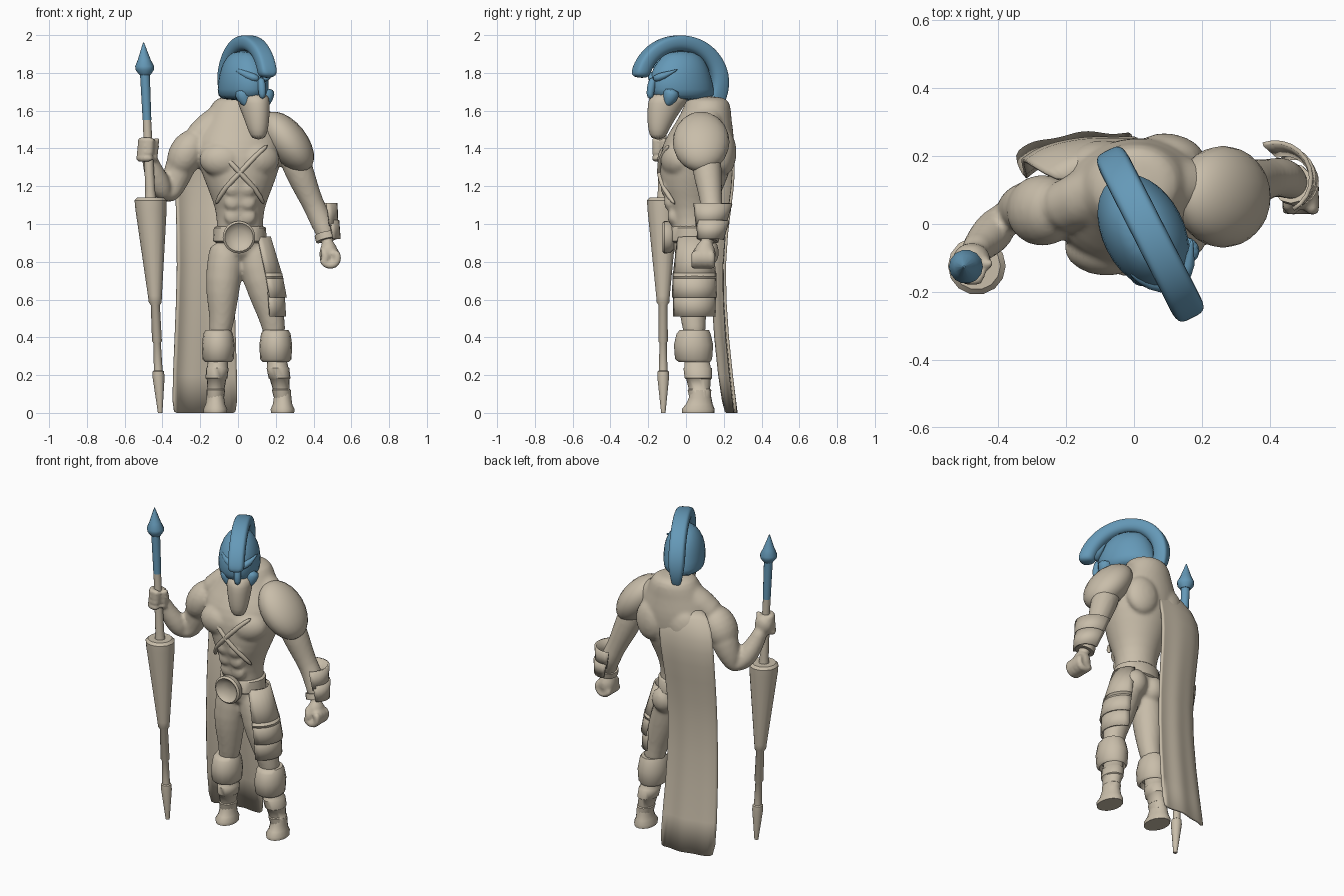
import bpy
from math import sin, cos, pi, radians
from mathutils import Vector as V

if "Cube" in bpy.data.objects:
    bpy.data.objects.remove(bpy.data.objects["Cube"])


def material(name, col):
    m = bpy.data.materials.new(name)
    m.diffuse_color = col
    m.use_nodes = True
    m.node_tree.nodes["Principled BSDF"].inputs["Base Color"].default_value = m.diffuse_color
    return m


blue = material("blue", (0.13, 0.32, 0.48, 1))
tan = material("tan", (0.58, 0.51, 0.40, 1))


def skin(name, rings, closed=True, caps=True, mat=tan, sub=1, thick=0, sharp=50):
    """Join a list of equal-length point rings into one surface."""
    n = len(rings[0])
    verts = [tuple(p) for r in rings for p in r]
    faces = [(i * n + j, i * n + (j + 1) % n, (i + 1) * n + (j + 1) % n, (i + 1) * n + j)
             for i in range(len(rings) - 1) for j in range(n if closed else n - 1)]
    if caps and closed:
        faces += [tuple(range(n))[::-1], tuple(range(len(verts) - n, len(verts)))]
    me = bpy.data.meshes.new(name)
    me.from_pydata(verts, [], faces)
    me.polygons.foreach_set("use_smooth", [True] * len(faces))
    me.update()
    if not sub:
        me.set_sharp_from_angle(angle=radians(sharp))
    ob = bpy.data.objects.new(name, me)
    bpy.context.collection.objects.link(ob)
    me.materials.append(mat)
    if sub:
        m = ob.modifiers.new("smooth", "SUBSURF")
        m.levels = m.render_levels = sub
    if thick:
        ob.modifiers.new("thick", "SOLIDIFY").thickness = thick
    return ob


def loft(name, rows, rot=0, seg=16, a0=0, a1=360, **kw):
    """Horizontal elliptical rings (x, y, z, rx, ry); an arc if a1 - a0 < 360."""
    full = a1 - a0 == 360
    c, s = cos(radians(rot)), sin(radians(rot))
    rings = []
    for x, y, z, rx, ry in rows:
        ring = []
        for k in range(seg):
            a = radians(a0 + (a1 - a0) * k / (seg if full else seg - 1))
            u, v = rx * cos(a), ry * sin(a)
            ring.append((x + u * c - v * s, y + u * s + v * c, z))
        rings.append(ring)
    return skin(name, rings, closed=full, **kw)


def tube(name, pts, seg=12, **kw):
    """Round limb through points (x, y, z, radius)."""
    ps = [V(p[:3]) for p in pts]
    rings = []
    for i, p in enumerate(ps):
        d = (ps[min(i + 1, len(ps) - 1)] - ps[max(i - 1, 0)]).normalized()
        u = d.cross(V((0, 1, 0)) if abs(d.y) < 0.9 else V((1, 0, 0))).normalized()
        w = d.cross(u)
        rings.append([p + pts[i][3] * (u * cos(2 * pi * k / seg) + w * sin(2 * pi * k / seg))
                      for k in range(seg)])
    return skin(name, rings, **kw)


def ball(name, c, r, rot=(0, 0, 0)):
    bpy.ops.mesh.primitive_uv_sphere_add(segments=20, ring_count=12, radius=1, location=c,
                                         rotation=[radians(a) for a in rot])
    ob = bpy.context.object
    ob.name, ob.scale = name, r
    bpy.ops.object.shade_smooth()
    ob.data.materials.append(tan)
    return ob


def fingers(c, step, u, v):
    """Four curled fingers stacked along step, bent in the u-v plane."""
    c, step, u, v = V(c), V(step), V(u), V(v)
    return [tube("finger", [tuple(c + step * (i - 1.5) + 0.045 * (u * cos(a) + v * sin(a))) + (0.022,)
                            for a in [radians(-120 + 40 * k) for k in range(7)]], seg=8)
            for i in range(4)]


# Muscular body: overlapping volumes, later fused into one surface
body = [loft("body", [
    (.02, .04, .80, .09, .09), (.015, .04, .88, .13, .115), (.01, .03, .98, .122, .11),
    (.01, .03, 1.08, .128, .12), (.01, .03, 1.18, .17, .165), (.01, .05, 1.3, .215, .195),
    (.0, .06, 1.4, .25, .195), (.0, .08, 1.48, .225, .175), (.0, .10, 1.56, .175, .14),
    (.0, .115, 1.63, .145, .125), (.0, .11, 1.68, .11, .10)], rot=8, seg=20)]
for s in (-1, 1):
    body += [ball("pectoral", (.01 + .1 * s, -.065 + .012 * s, 1.34), (.115, .075, .09), (0, 0, 14 * s + 8)),
             ball("shoulder_blade", (.11 * s, .195 + .01 * s, 1.38), (.1, .06, .12), (0, 0, -12 * s)),
             ball("buttock", (.015 + .065 * s, .10, .85), (.075, .075, .085)),
             tube("trapezius", [(.03 * s, .12, 1.6, .09), (.15 * s, .09 + .02 * s, 1.51, .09),
                                (.26 * s, .06 + .03 * s, 1.41, .08)])]
    body += [ball("abdominal", (.012 + .04 * s, -.07 - .018 * k, 1.04 + .075 * k), (.045, .028, .045))
             for k in range(3)]

# Legs: thigh (fused with the body), knee cuff, boot, foot
for side, hip, mid, low, knee, ank in (("right", -.06, -.08, -.085, -.105, -.12),
                                       ("left", .085, .125, .185, .2, .236)):
    body.append(tube("thigh", [(hip, .045, .9, .085), (hip, .04, .85, .098), (mid, .03, .7, .098),
                               (mid * .4 + low * .6, .035, .57, .08), (low, .04, .48, .064),
                               (knee, .05, .38, .06)], seg=16))
    loft(side + "_knee_cuff", [(knee, .045, .30, .06, .07), (knee, .045, .27, .070, .084),
                               (knee, .04, .285, .083, .098), (knee, .04, .36, .087, .104),
                               (knee, .04, .42, .078, .09), (knee, .045, .44, .066, .076)], sub=0)
    loft(side + "_boot", [(knee + (ank - knee) * t, .055 + .02 * t, .31 - .23 * t, r, r * 1.25)
                          for t, r in [(0, .05), (.3, .056), (.32, .06), (.55, .058), (.57, .052),
                                       (.8, .045), (.82, .05), (1, .046)]], sub=0)
    loft(side + "_foot", [(ank, .065, 0, .062, .086), (ank, .065, .02, .064, .088),
                          (ank, .07, .045, .052, .072), (ank, .075, .08, .047, .06),
                          (ank, .075, .12, .044, .054)], rot=8, sub=0)

# Right arm, raised and gripping the lance
body += [ball("shoulder", (-.27, .04, 1.375), (.095, .105, .135), (0, 30, 0)),
         tube("arm", [(-.27, .05, 1.4, .085), (-.31, .05, 1.29, .085), (-.345, .04, 1.2, .068),
                      (-.365, .025, 1.145, .055), (-.395, .0, 1.165, .062), (-.425, -.035, 1.23, .064),
                      (-.46, -.07, 1.31, .048), (-.475, -.085, 1.38, .042)]),
         ball("palm", (-.478, -.1, 1.395), (.055, .045, .062))]
body += fingers((-.476, -.122, 1.395), (.003, 0, .031), (0, -1, 0), (1, 0, 0))

# Left arm, hanging with a fist
body += [tube("arm", [(.27, .1, 1.42, .085), (.32, .11, 1.29, .082), (.36, .125, 1.19, .07),
                      (.40, .135, 1.10, .058), (.435, .14, 1.03, .064), (.462, .125, .96, .055),
                      (.475, .11, .9, .042)]),
         ball("palm", (.48, .10, .84), (.05, .058, .075)),
         tube("thumb", [(.45, .07, .88, .02), (.455, .045, .84, .022), (.475, .035, .805, .018)], seg=8)]
body += fingers((.488, .09, .82), (0, .03, 0), (.5, 0, -.85), (.85, 0, .5))

# Fuse the body
bpy.ops.object.select_all(action="DESELECT")
for ob in body:
    ob.select_set(True)
bpy.context.view_layer.objects.active = body[0]
bpy.ops.object.convert(target="MESH")
bpy.ops.object.join()
man = bpy.context.object
fuse = man.modifiers.new("fuse", "REMESH")
fuse.mode, fuse.voxel_size, fuse.use_smooth_shade = "VOXEL", .011, True
soft = man.modifiers.new("soften", "SMOOTH")
soft.factor, soft.iterations = .5, 5

# Armour: left shoulder plate, forearm guard, hip plates
ball("left_shoulder_plate", (.262, .08, 1.435), (.105, .15, .185), (0, -38, 0))
for i, (z0, z1, x0, x1, r0, r1) in enumerate([(1.11, .99, .415, .445, .1, .074),
                                              (1.02, .92, .44, .468, .084, .064)]):
    loft(f"forearm_guard_{i}", [(x0, .135, z0, r0, r0), (x1, .125, z1, r1, r1)],
         a0=-60, a1=110, seg=12, sub=0, thick=.012)
tube("left_wrist_band", [(.464, .12, .95, .06), (.472, .113, .915, .06)], sub=0)
for i, (z0, z1, x0, x1, r0, r1) in enumerate([(.93, .71, .08, .12, .085, .112),
                                              (.74, .61, .115, .135, .11, .115),
                                              (.64, .51, .128, .138, .11, .108)]):
    loft(f"hip_plate_{i}", [(x0, .045, z0, r0, r0), ((x0 + x1) / 2, .045, (z0 + z1) / 2,
         (r0 + r1) / 2, (r0 + r1) / 2), (x1, .045, z1, r1, r1)], a0=-75, a1=75, seg=10,
         sub=0, thick=.01)

# Belt, buckle, chest straps
loft("belt", [(.01, .035, .9, .125, .11), (.01, .035, .91, .142, .122),
              (.01, .035, .98, .138, .12), (.01, .035, .99, .12, .11)], seg=20, sub=0)
skin("buckle", [[(.005 + r * cos(k * pi / 12), y, .93 + r * sin(k * pi / 12)) for k in range(24)]
                for r, y in [(.06, -.06), (.084, -.085), (.086, -.115), (.075, -.125), (.066, -.115),
                             (.04, -.1), (.005, -.096)]], sub=0)
for s in (-1, 1):
    tube("chest_strap", [(.01 - .15 * s, -.09, 1.42, .012), (.01 - .08 * s, -.132, 1.36, .014),
                         (.01, -.148, 1.27, .014), (.01 + .09 * s, -.116, 1.18, .014),
                         (.01 + .13 * s, -.055, 1.10, .012)])


# Head, turned toward the left: f forward, s sideways
def head(f, s, z):
    return (.045 + .454 * f + .891 * s, -.025 - .891 * f + .454 * s, z)


loft("helmet", [head(f, -.015, z) + (rx, ry) for f, z, rx, ry in
                [(-.02, 1.65, .118, .18), (-.01, 1.71, .125, .188), (.0, 1.79, .122, .175),
                 (-.01, 1.86, .1, .14), (-.01, 1.92, .05, .08)]], rot=27, mat=blue)
loft("face", [head(f, 0, z) + (rx, ry) for f, z, rx, ry in
              [(.06, 1.70, .085, .12), (.085, 1.64, .08, .11), (.115, 1.57, .068, .082),
               (.135, 1.50, .055, .058), (.14, 1.445, .035, .035)]], rot=27)
tube("nose_guard", [head(.165, 0, 1.78) + (.02,), head(.185, 0, 1.71) + (.024,),
                    head(.185, 0, 1.66) + (.016,)], mat=blue)
for s in (-1, 1):
    tube("brow", [head(.175, .01 * s, 1.765) + (.02,), head(.14, .065 * s, 1.785) + (.024,),
                  head(.07, .105 * s, 1.82) + (.012,)], mat=blue)
    tube("cheek_guard", [head(.09, .075 * s, 1.72) + (.05,), head(.1, .065 * s, 1.66) + (.042,),
                         head(.12, .055 * s, 1.62) + (.01,)], mat=blue)

# Crest: rounded band swept over the helmet
rings = []
for k in range(15):
    t = radians(8 + 14.6 * k)
    w = .05 * min(1, (15.5 - k) / 4)
    rings.append([head(.01 + .285 * q * cos(t), s * w, 1.74 + .262 * q * sin(t)) for q, s in
                  [(.66, -1), (.97, -1), (1.0, -.6), (1.0, .6), (.97, 1), (.66, 1)]])
skin("crest", rings, mat=blue, sub=2)


# Lance, leaning along a straight axis
def lance(name, rows, mat=tan):
    loft(name, [(-.412 - .045 * z, -.12 - .003 * z, z, r, r) for z, r in rows], seg=14, mat=mat,
         sub=0, sharp=40)


lance("lance_butt", [(0, .012), (.02, .014), (.19, .032), (.22, .03), (.225, .023), (.37, .02),
                     (.38, .026), (.57, .024), (.585, .034), (.62, .037), (1.08, .083),
                     (1.125, .085), (1.14, .07), (1.14, .03), (1.18, .026), (1.55, .022)])
lance("lance_shaft", [(1.55, .023), (1.8, .026)], blue)
lance("lance_tip", [(1.79, .03), (1.815, .048), (1.835, .05), (1.87, .034), (1.96, .003)], blue)

# Cape hanging from the right shoulder
rows = []
for z, xl, xr, y in [(1.5, -.22, .04, .19), (1.42, -.31, .02, .245), (1.28, -.335, .0, .265),
                     (1.1, -.33, -.02, .24), (.8, -.32, -.025, .2), (.4, -.335, -.015, .22), (0, -.355, 0, .27)]:
    rows.append([(xl + (xr - xl) * k / 12, y - .065 * (1 - k / 12) ** 4
                  + .004 * (1.5 - z) * sin(k * 1.1), z) for k in range(13)])
skin("cape", rows, closed=False, thick=.014)
